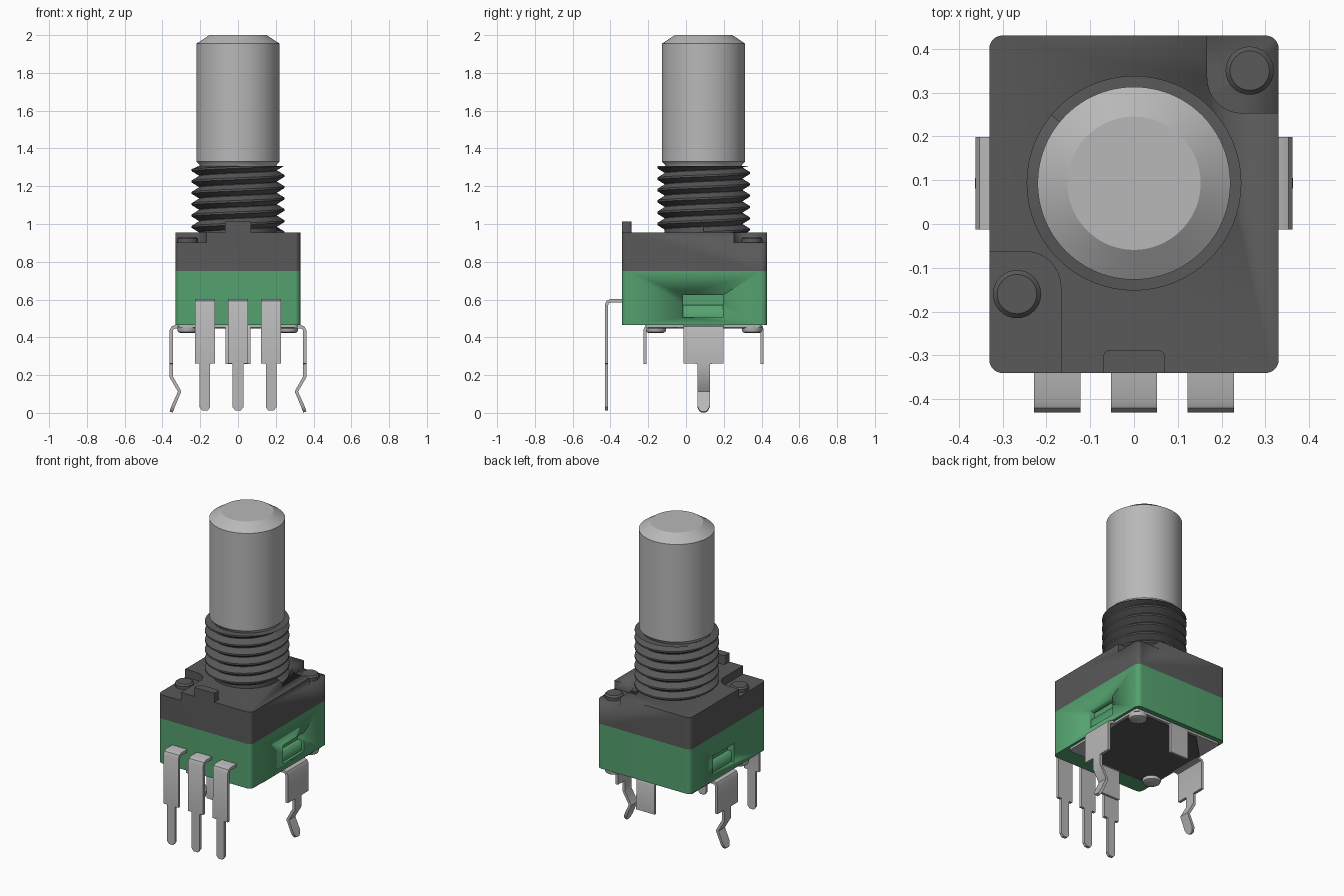
import bpy, bmesh, math
from mathutils import Vector, Matrix

cube = bpy.data.objects.get("Cube")
if cube:
    bpy.data.objects.remove(cube, do_unlink=True)


def material(name, rgb):
    m = bpy.data.materials.new(name)
    m.use_nodes = True
    m.diffuse_color = (*rgb, 1)
    m.node_tree.nodes["Principled BSDF"].inputs["Base Color"].default_value = (*rgb, 1)
    return m


METAL = material("light_grey_metal", (0.48, 0.48, 0.48))
DARK = material("dark_grey", (0.1, 0.1, 0.1))
GREEN = material("green_plastic", (0.09, 0.36, 0.16))
AXIS = Vector((0, 0.093, 0))  # shaft axis


def finish(name, bm, mat, smooth=True):
    bmesh.ops.recalc_face_normals(bm, faces=bm.faces)
    me = bpy.data.meshes.new(name)
    bm.to_mesh(me)
    bm.free()
    me.materials.append(mat)
    ob = bpy.data.objects.new(name, me)
    bpy.context.collection.objects.link(ob)
    if smooth:
        bpy.ops.object.select_all(action='DESELECT')
        ob.select_set(True)
        bpy.context.view_layer.objects.active = ob
        bpy.ops.object.shade_smooth_by_angle(angle=math.radians(30))
    return ob


def rect(x0, x1, y0, y1, radii=(0, 0, 0, 0)):
    """Rectangle outline, with a corner radius for each corner."""
    pts = [Vector(p) for p in ((x0, y0), (x1, y0), (x1, y1), (x0, y1))]
    out = []
    for i, (p, r) in enumerate(zip(pts, radii)):
        if not r:
            out.append(p)
            continue
        d1 = (pts[i - 1] - p).normalized()
        d2 = (pts[(i + 1) % 4] - p).normalized()
        c = p + (d1 + d2) * r
        for k in range(9):
            t = math.pi / 2 * k / 8
            out.append(c - r * (d2 * math.cos(t) + d1 * math.sin(t)))
    return out


def prism(name, outline, z0, z1, mat):
    bm = bmesh.new()
    face = bm.faces.new([bm.verts.new((p[0], p[1], z0)) for p in outline])
    ext = bmesh.ops.extrude_face_region(bm, geom=[face])
    verts = [v for v in ext["geom"] if isinstance(v, bmesh.types.BMVert)]
    bmesh.ops.translate(bm, verts=verts, vec=(0, 0, z1 - z0))
    return finish(name, bm, mat)


def lathe(name, profile, centre, mat, n=64):
    """Turned part with closed ends from (radius, z) points."""
    bm = bmesh.new()
    rings = [[bm.verts.new((centre[0] + r * math.cos(2 * math.pi * i / n),
                            centre[1] + r * math.sin(2 * math.pi * i / n), z))
              for i in range(n)] for r, z in profile]
    for a, b in zip(rings, rings[1:]):
        for i in range(n):
            j = (i + 1) % n
            bm.faces.new((a[i], a[j], b[j], b[i]))
    bm.faces.new(rings[0])
    bm.faces.new(rings[-1])
    return finish(name, bm, mat)


def ribbon(name, stations, thick, origin, angle, mat=METAL):
    """Bent sheet strip through (outward, z, half width) stations."""
    bm = bmesh.new()
    turn = Matrix.Translation(origin) @ Matrix.Rotation(math.radians(angle), 4, 'Z')
    rows = []
    for i, (u, z, w) in enumerate(stations):
        a = stations[max(i - 1, 0)]
        b = stations[min(i + 1, len(stations) - 1)]
        p = Vector((u, z))
        d1 = (p - Vector(a[:2])).normalized()
        d2 = (Vector(b[:2]) - p).normalized()
        t = (d1 + d2).normalized()
        n = Vector((-t.y, t.x)) * thick / 2
        rows.append([bm.verts.new(turn @ Vector((u + s * n.x, v * w, z + s * n.y)))
                     for s, v in ((-1, -1), (-1, 1), (1, 1), (1, -1))])
    for a, b in zip(rows, rows[1:]):
        for i in range(4):
            j = (i + 1) % 4
            bm.faces.new((a[i], a[j], b[j], b[i]))
    bm.faces.new(rows[0])
    bm.faces.new(rows[-1])
    return finish(name, bm, mat)


def cut(target, cutter):
    cutter.hide_render = True
    mod = target.modifiers.new("cut", 'BOOLEAN')
    mod.operation = 'DIFFERENCE'
    mod.solver = 'EXACT'
    mod.object = cutter
    bpy.context.view_layer.objects.active = target
    bpy.ops.object.modifier_apply(modifier=mod.name)
    bpy.data.objects.remove(cutter, do_unlink=True)


# Housing: green base and dark cover
body = rect(-0.33, 0.33, -0.34, 0.43, (0.03,) * 4)
base = prism("base_housing", body, 0.465, 0.75, GREEN)
cover = prism("cover_housing", body, 0.75, 0.955, DARK)

# Stepped latch windows on both sides of the base
for s in (-1, 1):
    for depth, z0, z1 in ((0.285, 0.57, 0.625), (0.312, 0.505, 0.575)):
        xs = sorted((s * depth, s * 0.4))
        cut(base, prism("window_cutter", rect(*xs, -0.015, 0.197), z0, z1, GREEN))

# Recessed corners of the cover
cut(cover, prism("corner_cutter", rect(0.167, 0.5, 0.253, 0.6, (0.08, 0, 0, 0)), 0.903, 1.1, DARK))
cut(cover, prism("corner_cutter", rect(-0.5, -0.167, -0.5, -0.063, (0, 0, 0.08, 0)), 0.903, 1.1, DARK))

# Locating tab
prism("locating_tab", rect(-0.07, 0.07, -0.34, -0.288, (0, 0, 0.015, 0.015)), 0.95, 1.012, DARK)

# Rivets, dark heads above and metal heads below
for side, c in (("left", (0.264, 0.35)), ("right", (-0.267, -0.16))):
    lathe(side + "_rivet_head", [(0.055, 0.9), (0.055, 0.922), (0.045, 0.932)], c, DARK, 32)
    lathe(side + "_rivet_foot", [(0.035, 0.422), (0.05, 0.428), (0.054, 0.437), (0.054, 0.46)],
          c, METAL, 32)

# Shaft with chamfered ends
lathe("shaft", [(0.2, 1.3), (0.205, 1.315), (0.22, 1.33), (0.22, 1.955), (0.152, 2.0)], AXIS, METAL, 96)

# Threaded bushing: core and helical ridge
lathe("bushing_core", [(0.207, 0.94), (0.207, 1.308)], AXIS, DARK)
bm = bmesh.new()
pitch, steps, top = 0.06, 64, 1.308
rows = []
for i in range(int(6.4 * steps) + 1):
    a = 2 * math.pi * i / steps
    z = 0.925 + pitch * i / steps
    rows.append([bm.verts.new((AXIS.x + r * math.cos(a), AXIS.y + r * math.sin(a), min(z + dz, top)))
                 for r, dz in ((0.205, 0), (0.245, 0.025), (0.245, 0.035), (0.205, 0.06))])
for a, b in zip(rows, rows[1:]):
    for j in range(3):
        bm.faces.new((a[j], a[j + 1], b[j + 1], b[j]))
finish("bushing_thread", bm, DARK)

# Bottom metal plate with a dark six-sided panel
prism("bottom_plate", rect(-0.315, 0.315, -0.215, 0.4, (0.02,) * 4), 0.451, 0.467, METAL)
prism("bottom_panel", [(-0.3, -0.2), (0.15, -0.2), (0.3, -0.05), (0.3, 0.385), (-0.15, 0.385), (-0.3, 0.235)],
      0.446, 0.455, DARK)

# Side clips, kinked to grip the board
clip = [(0.25, 0.456, 0.105), (0.332, 0.456, 0.105), (0.346, 0.451, 0.105), (0.353, 0.437, 0.105),
        (0.353, 0.261, 0.105), (0.353, 0.26, 0.033), (0.353, 0.19, 0.033), (0.309, 0.113, 0.033),
        (0.343, 0.035, 0.033), (0.35, 0.015, 0.024), (0.354, 0.005, 0.012)]
ribbon("left_clip", clip, 0.018, AXIS, 0)
ribbon("right_clip", clip, 0.018, AXIS, 180)

# Short tabs at front and back of the plate
tab = [(0.25, 0.456, 0.065), (0.295, 0.456, 0.065), (0.305, 0.451, 0.065), (0.31, 0.44, 0.065),
       (0.31, 0.26, 0.065)]
ribbon("front_tab", tab, 0.016, AXIS, -90)
ribbon("back_tab", tab, 0.016, AXIS, 90)

# Three front terminals
pin = [(0.3, 0.593, 0.053), (0.4, 0.593, 0.053), (0.414, 0.587, 0.053), (0.421, 0.573, 0.053),
       (0.421, 0.261, 0.053), (0.421, 0.26, 0.028), (0.421, 0.03, 0.028), (0.421, 0.012, 0.014)]
for name, x in (("right", -0.175), ("middle", 0), ("left", 0.175)):
    ribbon(name + "_terminal", pin, 0.018, Vector((x, 0, 0)), -90)
